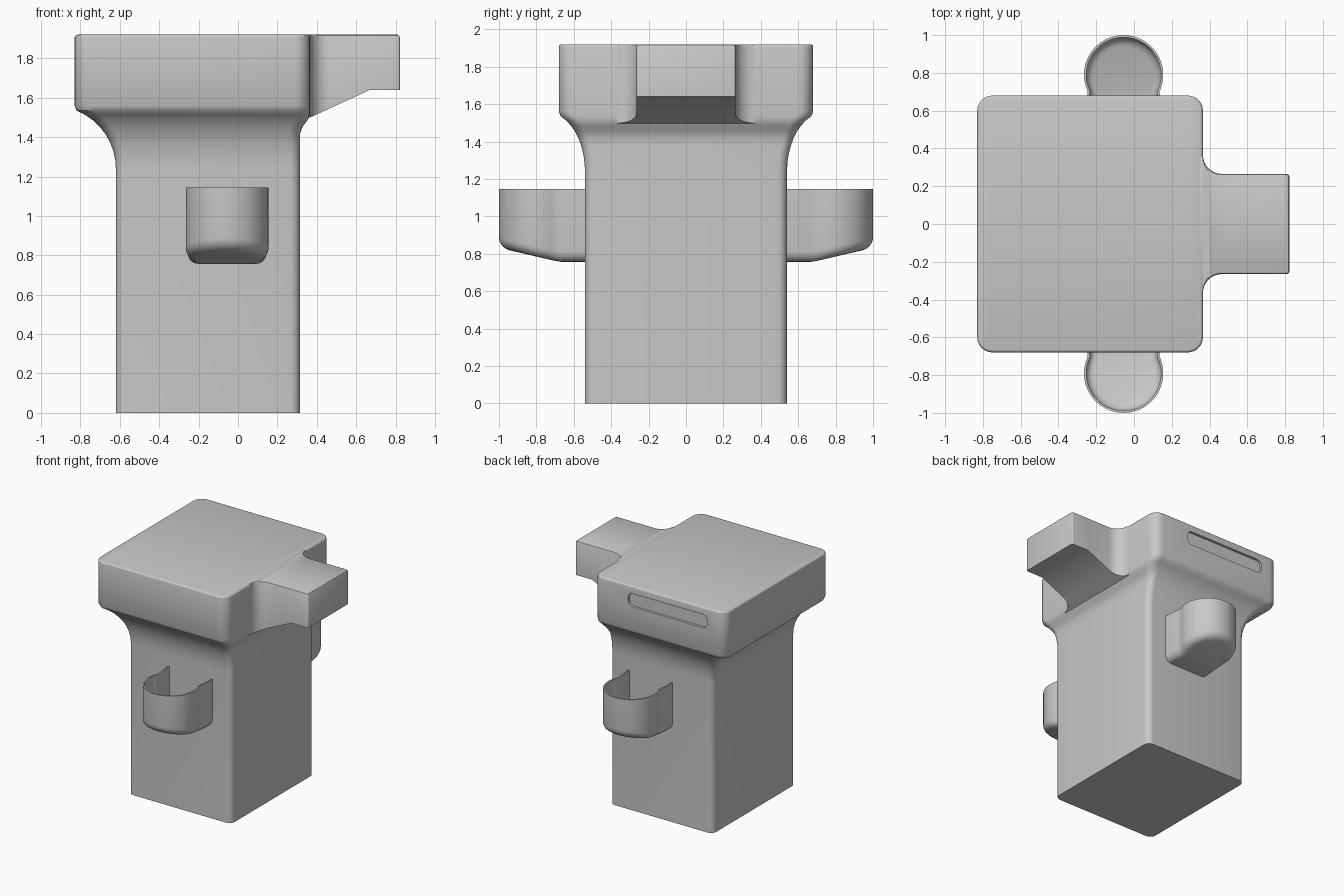
import bpy, bmesh
from math import sin, cos, pi, radians

cube = bpy.data.objects.get("Cube")
if cube:
    bpy.data.objects.remove(cube)

grey = bpy.data.materials.new("plain grey")
grey.use_nodes = True
colour = (0.58, 0.58, 0.58, 1)
grey.diffuse_color = colour
grey.node_tree.nodes["Principled BSDF"].inputs["Base Color"].default_value = colour


def loft(name, rings, cap_top=True):
    """Skin rings of equal length; caps are strips joining mirrored points."""
    bm = bmesh.new()
    rows = [[bm.verts.new(p) for p in ring] for ring in rings]
    n = len(rows[0])
    for a, b in zip(rows, rows[1:]):
        for i in range(n):
            j = (i + 1) % n
            bm.faces.new((a[i], a[j], b[j], b[i]))
    for row in [rows[0]] + ([rows[-1]] if cap_top else []):
        for i in range((n - 1) // 2):
            bm.faces.new(dict.fromkeys((row[i], row[i + 1], row[n - 2 - i], row[n - 1 - i])))
    bmesh.ops.recalc_face_normals(bm, faces=bm.faces)
    mesh = bpy.data.meshes.new(name)
    bm.to_mesh(mesh)
    bm.free()
    mesh.materials.append(grey)
    obj = bpy.data.objects.new(name, mesh)
    bpy.context.collection.objects.link(obj)
    return obj


def activate(obj):
    bpy.ops.object.select_all(action='DESELECT')
    obj.select_set(True)
    bpy.context.view_layer.objects.active = obj


def finish(obj):
    for mod in list(obj.modifiers):
        activate(obj)
        bpy.ops.object.modifier_apply(modifier=mod.name)
    activate(obj)
    bpy.ops.object.shade_smooth_by_angle(angle=radians(32))


def rounded_rect(z, x0, x1, y, r, steps=6):
    ring = []
    corners = [(x0 + r, r - y, 180), (x1 - r, r - y, 270), (x1 - r, y - r, 0), (x0 + r, y - r, 90)]
    for cx, cy, start in corners:
        for k in range(steps + 1):
            a = radians(start + 90 * k / steps)
            ring.append((cx + r * cos(a), cy + r * sin(a), z))
    return ring


# Column flaring into the wide head
X0, X1, Y, TOP = -0.83, 0.365, 0.68, 1.92
rings = [rounded_rect(0, -0.62, 0.315, 0.54, 0.05)]
FLARE = 8
for k in range(FLARE + 1):
    a = radians(68 * k / FLARE)
    t = (1 - cos(a)) / (1 - cos(radians(68)))
    z = 1.24 + 0.295 * sin(a) / sin(radians(68))
    lip = min(1, max(0, (z - 1.42) / 0.08))
    rings.append(rounded_rect(z, -0.62 - 0.2 * t, 0.315 + 0.05 * lip ** 1.5,
                              0.54 + 0.13 * t, 0.05 + 0.03 * t))
rings.append(rounded_rect(1.56, X0, X1, Y, 0.08))
for k in range(4):
    a = pi / 2 * k / 3
    d = 0.015 * (1 - cos(a))
    rings.append(rounded_rect(TOP - 0.015 + 0.015 * sin(a), X0 + d, X1 - d, Y - d, 0.08 - d))
body = loft("column_and_head", rings)

# Shallow slot in the back of the head
cutter = loft("slot_cutter", [rounded_rect(z, -0.67, 0.05, 0.055, 0.045) for z in (-0.75, -0.66)])
cutter.rotation_euler.x = pi / 2
cutter.location.z = 1.805
cutter.hide_render = True
cut = body.modifiers.new("slot", 'BOOLEAN')
cut.operation = 'DIFFERENCE'
cut.solver = 'EXACT'
cut.object = cutter
finish(body)
bpy.data.objects.remove(cutter)


# Spout with filleted roots and a sloping underside
def spout_ring(z, d=0):
    half = []
    for k in range(9):
        a = pi / 2 * k / 8
        half.append((0.465 - 0.1 * cos(a), 0.365 - 0.1 * sin(a) - d))
    half = [(0.345, 0.365 - d)] + half + [(0.67, 0.265 - d)]
    for k in range(4):
        a = pi / 2 * k / 3
        half.append((0.81 - d + 0.012 * sin(a), 0.253 - d + 0.012 * cos(a)))
    outline = half + [(x, -y) for x, y in reversed(half)]
    return [(x, y, z(x) if callable(z) else z) for x, y in outline]


def underside(x):
    return 1.49 + 0.15 * min(1, max(0, (x - 0.345) / 0.325))


finish(loft("spout", [spout_ring(underside), spout_ring(TOP - 0.012),
                      spout_ring(TOP - 0.004, 0.004), spout_ring(TOP, 0.012)]))

# Thin open cup holders on the front and back
R, CY, CX = 0.21, 0.79, -0.055


def cup_ring(inset, lift, side, top=None):
    outline = [(0.2, 0.52), (0.2, 0.6), (0.193, 0.67)]
    for k in range(33):
        a = radians(-25 + 230 * k / 32)
        outline.append((R * cos(a), CY + R * sin(a)))
    outline += [(-x, y) for x, y in reversed(outline[:3])]
    ring = []
    for x, y in outline:
        x *= 1 - inset / R
        if y > CY:
            y = CY + (y - CY) * (1 - inset / R)
        floor = 0.757 + 0.07 * max(0, y - 0.68) / 0.3
        ring.append((CX + x, side * y, top or floor + lift))
    return ring


for name, side in (("front_cup", -1), ("back_cup", 1)):
    rings = []
    for k in range(6):
        a = pi / 2 * k / 5
        rings.append(cup_ring(0.055 * (1 - sin(a)), 0.055 * (1 - cos(a)), side))
    rings.append(cup_ring(0, 0, side, 1.145))
    cup = loft(name, rings, cap_top=False)
    wall = cup.modifiers.new("wall", 'SOLIDIFY')
    wall.thickness = 0.012
    wall.offset = -1
    finish(cup)
